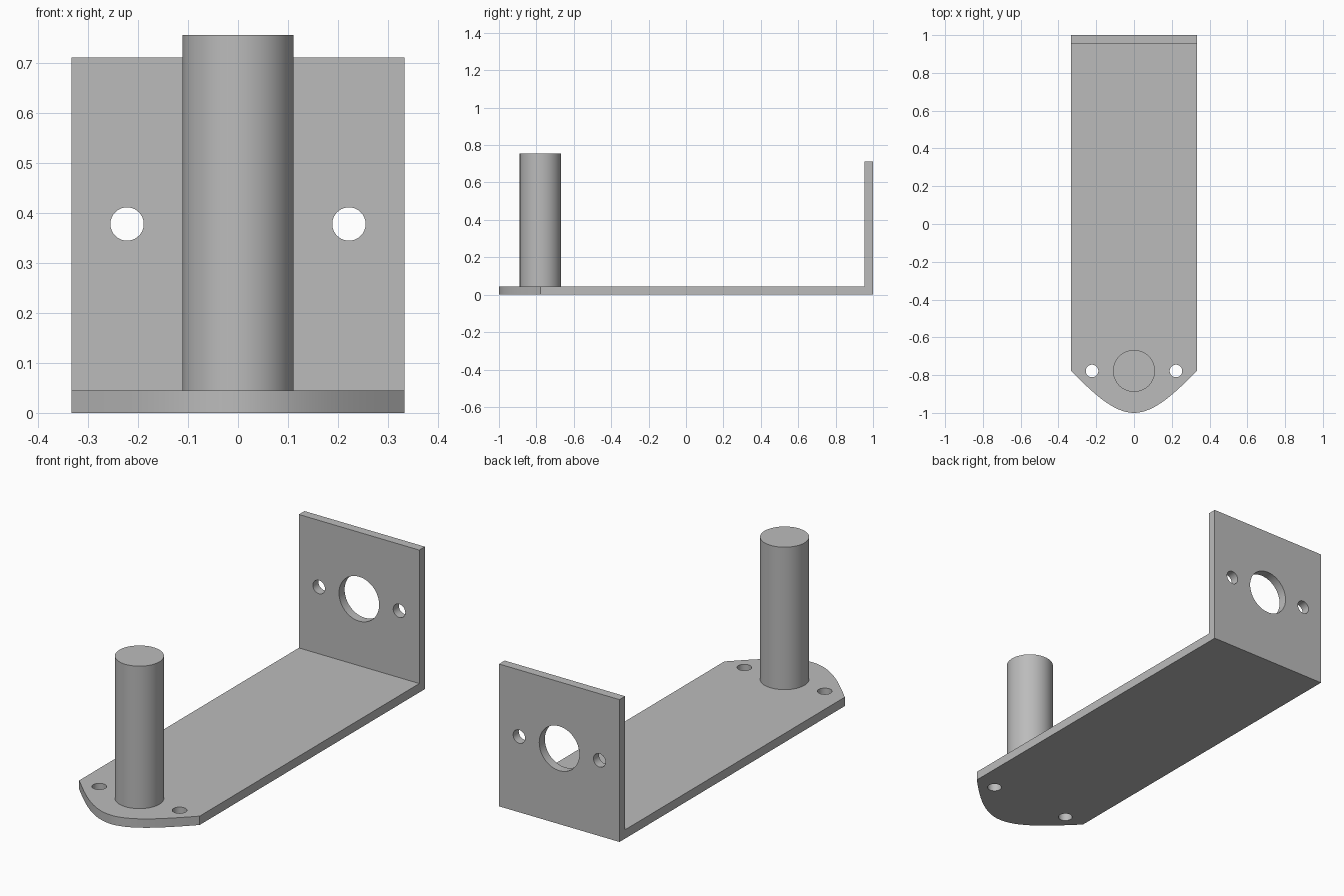
import bpy, bmesh, math
from mathutils import Vector, Matrix

if "Cube" in bpy.data.objects:
    bpy.data.objects.remove(bpy.data.objects["Cube"], do_unlink=True)

HALF_W = 0.333      # half width of the bracket
THICK = 0.0444      # sheet thickness
PIN_Y = -0.778      # line of the pin and the base holes
PIN_R = 0.111
HOLE_R = 0.0333
HOLE_X = 0.222
HOLE_Z = 0.378      # height of the holes in the upright
BACK_H = 0.711
PIN_TOP = 0.756

steel = bpy.data.materials.new("grey_metal")
steel.use_nodes = True
grey = (0.5, 0.5, 0.5, 1)
steel.diffuse_color = grey
steel.node_tree.nodes["Principled BSDF"].inputs["Base Color"].default_value = grey


def make_object(name, bm):
    mesh = bpy.data.meshes.new(name)
    bm.to_mesh(mesh)
    bm.free()
    mesh.materials.append(steel)
    obj = bpy.data.objects.new(name, mesh)
    bpy.context.collection.objects.link(obj)
    return obj


def add_cylinder(bm, centre, radius, depth, axis="Z"):
    turn = Matrix.Rotation(math.pi / 2, 4, "X") if axis == "Y" else Matrix()
    bmesh.ops.create_cone(bm, cap_ends=True, segments=64, radius1=radius, radius2=radius,
                          depth=depth, matrix=Matrix.Translation(centre) @ turn)


def smooth(obj):
    bpy.ops.object.select_all(action="DESELECT")
    obj.select_set(True)
    bpy.context.view_layer.objects.active = obj
    bpy.ops.object.shade_smooth_by_angle(angle=math.radians(30))


# Bracket: base outline with a curved nose
bm = bmesh.new()
outline = [(HALF_W, 1), (-HALF_W, 1)]
STEPS = 32
for i in range(STEPS + 1):
    s = 2 * i / STEPS - 1
    t = abs(s)
    outline.append((s * HALF_W, -1 + (1 + PIN_Y) * (1.5 * t**2 - 0.5 * t**3)))
base = bm.faces.new([bm.verts.new((x, y, 0)) for x, y in outline])
grown = bmesh.ops.extrude_face_region(bm, geom=[base], use_keep_orig=True)["geom"]
bmesh.ops.translate(bm, vec=(0, 0, THICK),
                    verts=[g for g in grown if isinstance(g, bmesh.types.BMVert)])

# Upright: the rear strip of the base pulled upwards
bmesh.ops.bisect_plane(bm, geom=bm.verts[:] + bm.edges[:] + bm.faces[:],
                       plane_co=(0, 1 - THICK, 0), plane_no=(0, 1, 0))
strip = [f for f in bm.faces if f.calc_center_median().z > THICK * 0.9
         and f.calc_center_median().y > 1 - THICK]
grown = bmesh.ops.extrude_face_region(bm, geom=strip)["geom"]
bmesh.ops.translate(bm, vec=(0, 0, BACK_H - THICK),
                    verts=[g for g in grown if isinstance(g, bmesh.types.BMVert)])
bmesh.ops.dissolve_limit(bm, angle_limit=0.001, verts=bm.verts[:], edges=bm.edges[:])
bmesh.ops.recalc_face_normals(bm, faces=bm.faces[:])
bracket = make_object("bracket", bm)

# Holes through the base and the upright
bm = bmesh.new()
for side in (-1, 1):
    add_cylinder(bm, Vector((side * HOLE_X, PIN_Y, THICK / 2)), HOLE_R, 0.2)
    add_cylinder(bm, Vector((side * HOLE_X, 1 - THICK / 2, HOLE_Z)), HOLE_R, 0.2, "Y")
add_cylinder(bm, Vector((0, 1 - THICK / 2, HOLE_Z)), PIN_R, 0.2, "Y")
cutter = make_object("hole_cutter", bm)
cutter.hide_render = True

cut = bracket.modifiers.new("holes", "BOOLEAN")
cut.operation = "DIFFERENCE"
cut.solver = "EXACT"
cut.object = cutter
bpy.ops.object.select_all(action="DESELECT")
bracket.select_set(True)
bpy.context.view_layer.objects.active = bracket
bpy.ops.object.modifier_apply(modifier=cut.name)
bpy.data.objects.remove(cutter, do_unlink=True)
smooth(bracket)

# Pin standing on the nose
bm = bmesh.new()
add_cylinder(bm, Vector((0, PIN_Y, (THICK + PIN_TOP) / 2)), PIN_R, PIN_TOP - THICK)
smooth(make_object("pin", bm))
